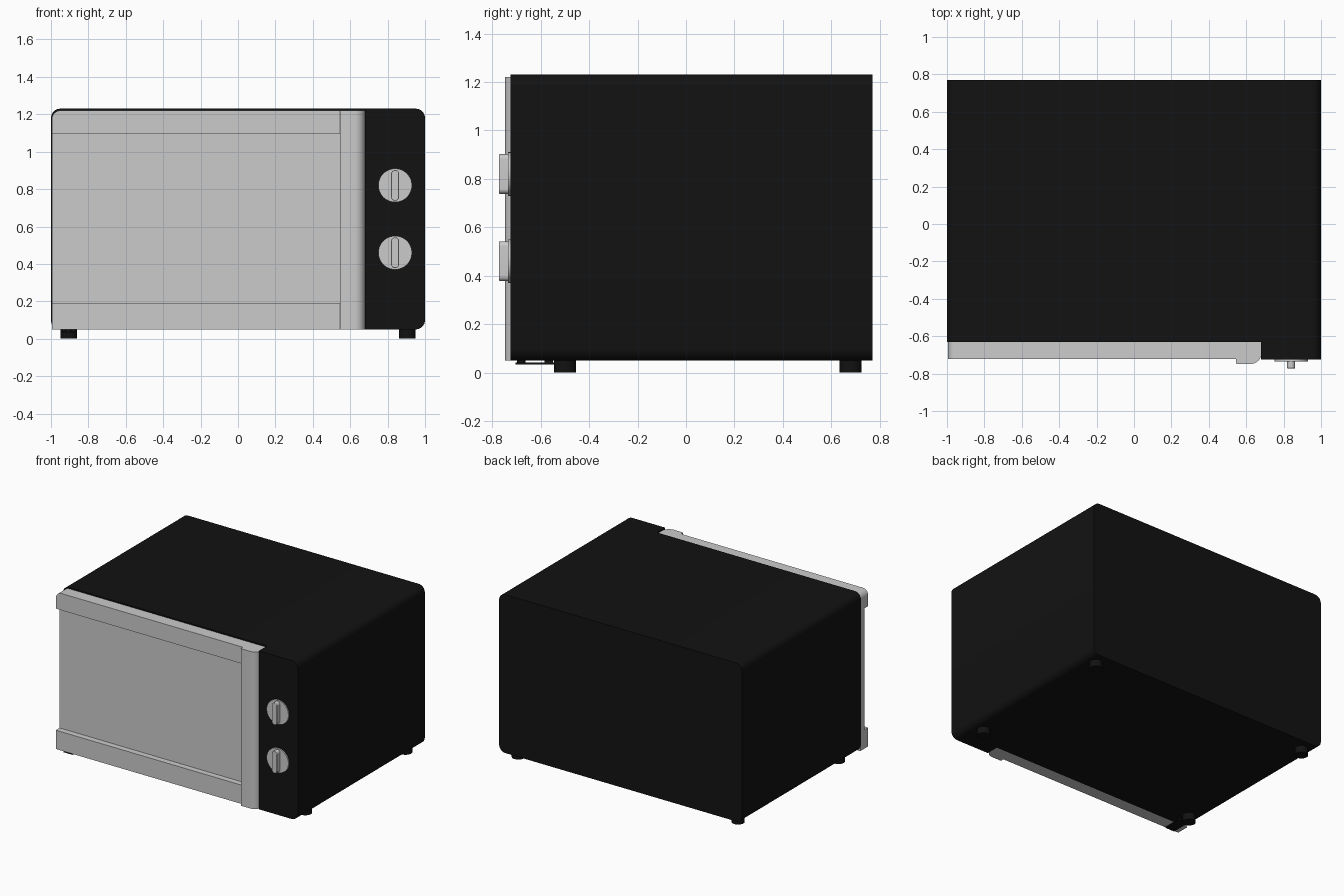
import bpy, bmesh, math
from mathutils import Vector

if "Cube" in bpy.data.objects:
    bpy.data.objects.remove(bpy.data.objects["Cube"])

black = bpy.data.materials.new("black_enamel")
black.diffuse_color = (0.006, 0.006, 0.006, 1)
black.use_nodes = True
black.node_tree.nodes["Principled BSDF"].inputs["Base Color"].default_value = black.diffuse_color


def rounded(corners, seg=8):
    """Convex right-angle outline from (u, v, radius) corners."""
    pts, n = [], len(corners)
    for i, (u, v, r) in enumerate(corners):
        p = Vector((u, v))
        if r == 0:
            pts.append(p)
            continue
        a = (Vector(corners[i - 1][:2]) - p).normalized() * r
        b = (Vector(corners[(i + 1) % n][:2]) - p).normalized() * r
        for k in range(seg + 1):
            t = k / seg * math.pi / 2
            pts.append(p + a * (1 - math.sin(t)) + b * (1 - math.cos(t)))
    return pts


def rect(u0, u1, v0, v1, bl=0, br=0, tr=0, tl=0):
    return rounded([(u0, v0, bl), (u1, v0, br), (u1, v1, tr), (u0, v1, tl)])


def extrude(name, outline, start, end, axis="Y", mat=None, bevel=0):
    """Extrude an xz outline along y, or an xy outline along z."""
    bm = bmesh.new()
    place = (lambda p, d: (p[0], d, p[1])) if axis == "Y" else (lambda p, d: (p[0], p[1], d))
    lo = [bm.verts.new(place(p, start)) for p in outline]
    hi = [bm.verts.new(place(p, end)) for p in outline]
    bm.faces.new(lo)
    bm.faces.new(hi)
    n = len(lo)
    for i in range(n):
        j = (i + 1) % n
        bm.faces.new((lo[i], lo[j], hi[j], hi[i]))
    bmesh.ops.recalc_face_normals(bm, faces=bm.faces)
    me = bpy.data.meshes.new(name)
    bm.to_mesh(me)
    bm.free()
    ob = bpy.data.objects.new(name, me)
    bpy.context.collection.objects.link(ob)
    if mat:
        me.materials.append(mat)
    if bevel:
        mod = ob.modifiers.new("soft_edge", "BEVEL")
        mod.width, mod.segments, mod.limit_method = bevel, 2, "ANGLE"
    bpy.ops.object.select_all(action="DESELECT")
    bpy.context.view_layer.objects.active = ob
    ob.select_set(True)
    bpy.ops.object.shade_smooth_by_angle(angle=math.radians(35))
    return ob


def circle(x, y, r, n=32):
    return [(x + r * math.cos(2 * math.pi * i / n), y + r * math.sin(2 * math.pi * i / n))
            for i in range(n)]


# Cabinet and the control panel beside the door
extrude("cabinet", rect(-1, 1, 0.05, 1.23, 0.05, 0.05, 0.05, 0.05), -0.63, 0.77, mat=black)
extrude("control_panel", rect(0.68, 1, 0.05, 1.23, br=0.05, tr=0.05), -0.725, -0.63, mat=black)

# Door: recessed window slab, two rails and a full-height handle
extrude("door_slab", rect(-0.995, 0.56, 0.05, 1.22, tl=0.045), -0.678, -0.63)
extrude("door_top_rail", rect(-0.995, 0.56, 1.095, 1.22, tl=0.045), -0.722, -0.678)
extrude("door_bottom_rail", rect(-0.995, 0.56, 0.05, 0.19), -0.722, -0.678)
extrude("door_handle", rect(0.545, 0.68, -0.748, -0.63, bl=0.006, br=0.055), 0.05, 1.22, axis="Z")

# Control knobs: flat dial with an upright grip
for label, z in (("upper", 0.82), ("lower", 0.46)):
    extrude(label + "_knob_dial", circle(0.84, z, 0.09, 48), -0.735, -0.72)
    r = 0.0205
    extrude(label + "_knob_grip", rect(0.819, 0.861, z - 0.082, z + 0.082, r, r, r, r),
            -0.772, -0.73, bevel=0.003)

# Feet
for side, x in (("left", -0.905), ("right", 0.905)):
    for end, y in (("front", -0.5), ("back", 0.68)):
        extrude(f"{end}_{side}_foot", circle(x, y, 0.045), 0, 0.06, axis="Z", mat=black)

# Lower door hinge under the cabinet
extrude("hinge_plate", rect(-0.945, -0.87, -0.705, -0.54), 0.033, 0.041, axis="Z", mat=black)
extrude("hinge_pin", circle(-0.907, -0.68, 0.018, 16), 0.036, 0.06, axis="Z", mat=black)
extrude("hinge_mount", rect(-0.94, -0.875, -0.585, -0.55), 0.036, 0.06, axis="Z", mat=black)
